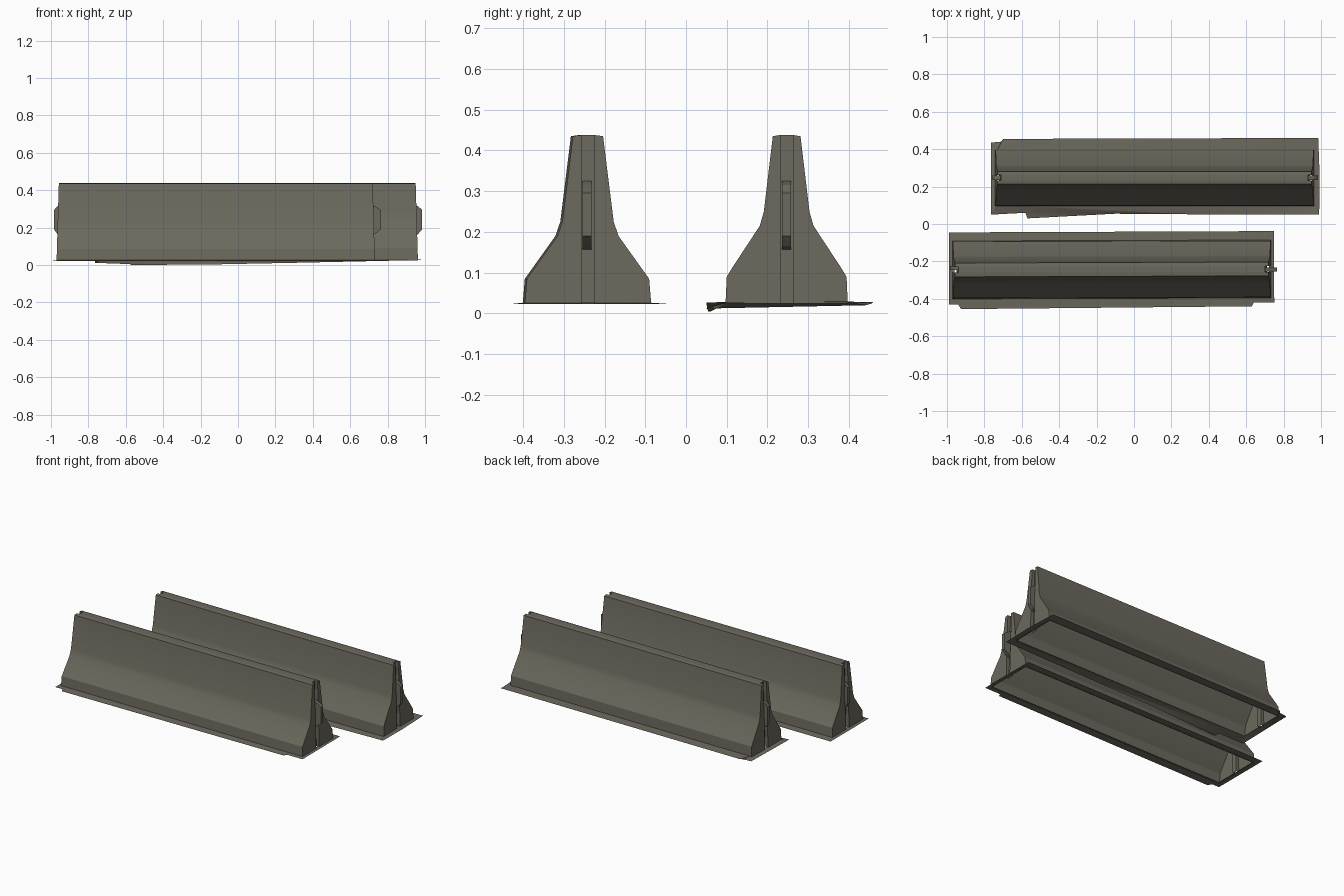
import bpy, bmesh, math
from mathutils import Vector

if "Cube" in bpy.data.objects:
    bpy.data.objects.remove(bpy.data.objects["Cube"])

concrete = bpy.data.materials.new("weathered concrete")
concrete.diffuse_color = (0.15, 0.14, 0.11, 1)
concrete.use_nodes = True
concrete.node_tree.nodes["Principled BSDF"].inputs["Base Color"].default_value = concrete.diffuse_color


def finish(bm, name, normals=True):
    if normals:
        bmesh.ops.recalc_face_normals(bm, faces=bm.faces)
    me = bpy.data.meshes.new(name)
    bm.to_mesh(me)
    bm.free()
    ob = bpy.data.objects.new(name, me)
    bpy.context.collection.objects.link(ob)
    me.materials.append(concrete)
    bpy.ops.object.select_all(action='DESELECT')
    ob.select_set(True)
    bpy.context.view_layer.objects.active = ob
    bpy.ops.object.shade_smooth_by_angle(angle=math.radians(20))
    return ob


GAP, DEPTH = 0.015, 0.02   # end slot half width and depth
BASE = 0.025


def barrier_body(name, x0, x1, yc, half, yaw):
    """Hollow flared wall, open below, with a vertical slot in each end."""
    bm = bmesh.new()
    xc = (x0 + x1) / 2

    def face(pts):
        vs = []
        for x, y, z in pts:
            # ends lean in slightly toward the top
            x -= math.copysign(0.012 * (z - BASE) / 0.41, x - xc)
            vs.append(bm.verts.new((x, yc + y + yaw * (x - xc), z)))
        bm.faces.new(vs)

    top = half[-1][1]
    for s in (-1, 1):
        side = [(s * y, z) for y, z in half] + [(s * GAP, top + 0.003)]
        # long sloping side
        for (ya, za), (yb, zb) in zip(side, side[1:]):
            face([(x0, ya, za), (x1, ya, za), (x1, yb, zb), (x0, yb, zb)])
        for xe, d in ((x0, 1), (x1, -1)):
            xi = xe + d * DEPTH
            # end panel and slot wall
            face([(xe, y, z) for y, z in side] + [(xe, s * GAP, BASE)])
            face([(xe, s * GAP, BASE), (xi, s * GAP, BASE),
                  (xi, s * GAP, top + 0.003), (xe, s * GAP, top + 0.003)])
    # strip along the top and the slot backs
    a, b, t = x0 + DEPTH, x1 - DEPTH, top + 0.003
    face([(a, -GAP, t), (b, -GAP, t), (b, GAP, t), (a, GAP, t)])
    for x in (a, b):
        face([(x, -GAP, BASE), (x, GAP, BASE), (x, GAP, t), (x, -GAP, t)])
    bmesh.ops.remove_doubles(bm, verts=bm.verts, dist=0.0005)
    finish(bm, name)


def end_tab(name, x, d, yc, reach):
    """Chamfered locking tab standing in the end slot."""
    bm = bmesh.new()
    prof = [(-DEPTH - 0.01, 0.155), (0, 0.165), (reach, 0.19),
            (reach, 0.295), (0, 0.315), (-DEPTH - 0.01, 0.325)]
    f = bm.faces.new([bm.verts.new((x + d * p, yc - 0.011, z)) for p, z in prof])
    r = bmesh.ops.extrude_face_region(bm, geom=[f])
    bmesh.ops.translate(bm, vec=(0, 0.022, 0),
                        verts=[v for v in r["geom"] if isinstance(v, bmesh.types.BMVert)])
    finish(bm, name)


def ground_skirt(name, outer, inner):
    """Thin ragged sheet around the foot of the wall, open in the middle."""
    bm = bmesh.new()
    edges = []
    for loop in (outer, inner):
        vs = [bm.verts.new(p) for p in loop]
        edges += [bm.edges.new((vs[i - 1], vs[i])) for i in range(len(vs))]
    bmesh.ops.triangle_fill(bm, edges=edges, use_beauty=True, normal=Vector((0, 0, 1)))
    for f in bm.faces:
        f.normal_update()
        if f.normal.z < 0:
            f.normal_flip()
    finish(bm, name, normals=False)


# flared half profiles: distance from the middle, height
front_half = [(0.155, BASE), (0.15, 0.085), (0.075, 0.19), (0.063, 0.225), (0.037, 0.435)]
back_half = [(0.15, BASE), (0.147, 0.09), (0.135, 0.11), (0.066, 0.215),
             (0.056, 0.25), (0.034, 0.435)]

# front barrier
barrier_body("front_barrier", -0.97, 0.732, -0.243, front_half, 0.003)
end_tab("front_barrier_left_tab", -0.965, -1, -0.235, 0.018)
end_tab("front_barrier_right_tab", 0.732, 1, -0.243, 0.032)
front_edge = [(-0.99, -0.43), (-0.94, -0.43), (-0.925, -0.455), (0.63, -0.44),
              (0.64, -0.42), (0.75, -0.42), (0.748, -0.038), (-0.99, -0.045)]
ground_skirt("front_skirt", [(x, y, 0.023) for x, y in front_edge],
             [(-0.96, -0.395, 0.027), (0.722, -0.39, 0.027),
              (0.722, -0.095, 0.027), (-0.96, -0.1, 0.027)])

# back barrier
barrier_body("back_barrier", -0.742, 0.962, 0.247, back_half, 0)
end_tab("back_barrier_left_tab", -0.742, -1, 0.247, 0.015)
end_tab("back_barrier_right_tab", 0.962, 1, 0.247, 0.022)
back_edge = [(-0.765, 0.05, 0.012), (-0.58, 0.06, 0.005), (-0.57, 0.03, 0.0),
             (-0.1, 0.055, 0.004), (0.3, 0.052, 0.012), (0.99, 0.05, 0.027),
             (0.993, 0.25, 0.028), (0.985, 0.46, 0.028), (-0.70, 0.455, 0.024),
             (-0.71, 0.44, 0.02), (-0.765, 0.435, 0.02)]
ground_skirt("back_skirt", back_edge,
             [(-0.732, 0.102, 0.026), (0.952, 0.102, 0.028),
              (0.952, 0.392, 0.029), (-0.732, 0.392, 0.029)])
